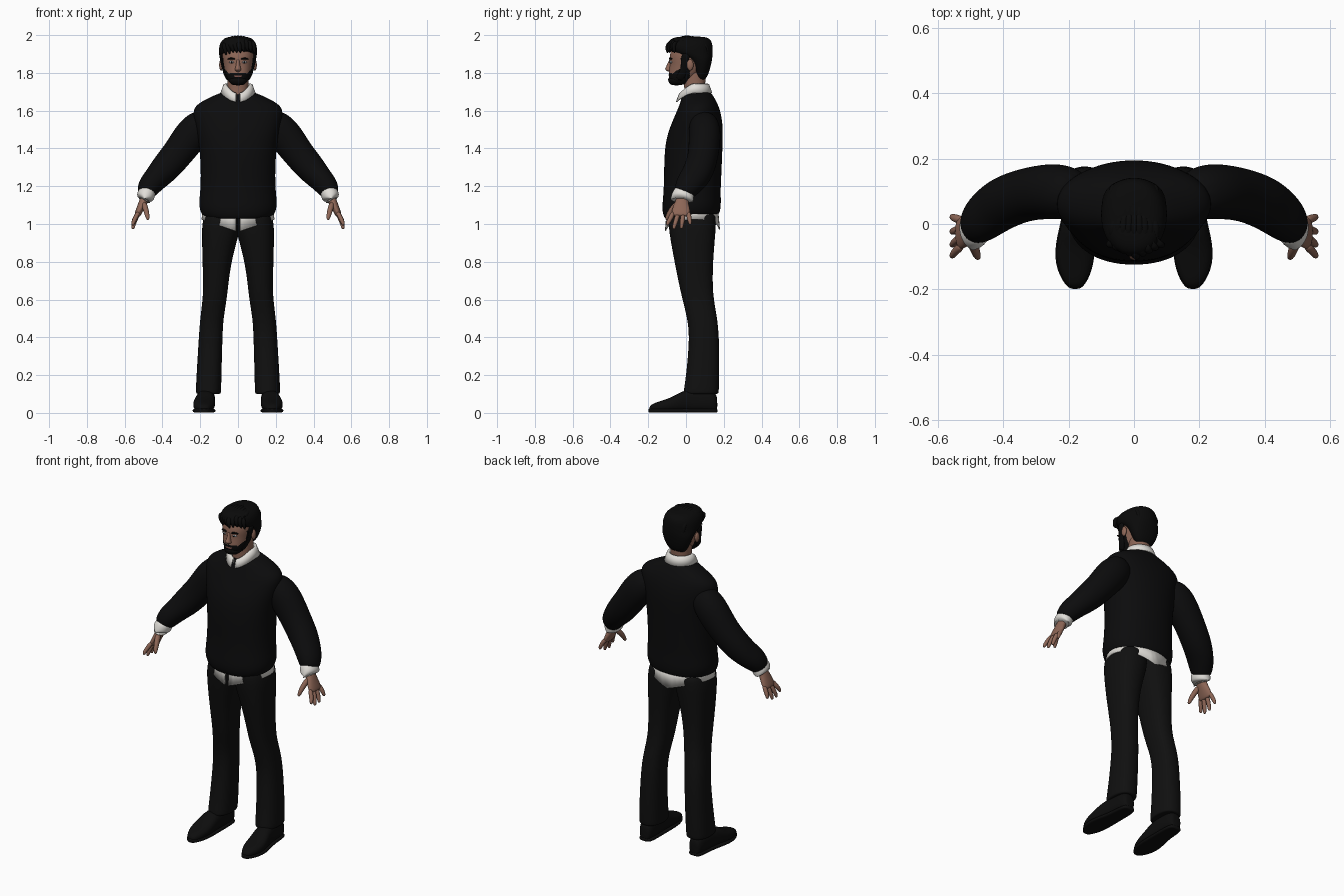
import bpy, bmesh, math, random
from mathutils import Vector as V

random.seed(4)


def material(name, r, g, b):
    m = bpy.data.materials.new(name)
    m.diffuse_color = (r, g, b, 1)
    return m


SWEATER = material("black knit", .0035, .0035, .0038)
TROUSER = material("black cloth", .005, .005, .005)
HAIR = material("black hair", .003, .003, .003)
SHOE = material("black leather", .004, .004, .004)
SHIRT = material("white cotton", .75, .73, .69)
SKIN = material("skin", .27, .135, .095)
LIP = material("lip", .22, .09, .075)
EYE = material("eye white", .5, .52, .55)


def finish(name, verts, faces, mats, sub=2, paint=None):
    """Mesh object with subdivision; paint(centre) gives a material index."""
    bm = bmesh.new()
    vs = [bm.verts.new(v) for v in verts]
    for f in faces:
        bm.faces.new([vs[i] for i in f])
    bmesh.ops.recalc_face_normals(bm, faces=bm.faces)
    me = bpy.data.meshes.new(name)
    bm.to_mesh(me)
    bm.free()
    ob = bpy.data.objects.new(name, me)
    bpy.context.collection.objects.link(ob)
    for m in mats:
        me.materials.append(m)
    if sub:
        mod = ob.modifiers.new("smooth", 'SUBSURF')
        mod.levels = mod.render_levels = sub
    if paint:
        dep = bpy.context.evaluated_depsgraph_get()
        ob.data = bpy.data.meshes.new_from_object(ob.evaluated_get(dep))
        ob.modifiers.clear()
        for p in ob.data.polygons:
            p.material_index = paint(p.center)
    for p in ob.data.polygons:
        p.use_smooth = True
    return ob


def oval(c, u, v, a, b, n=16, e=2.2):
    k = 3 / (2 + math.cos(2 * math.pi / n))     # counters subdivision shrink
    out = []
    for i in range(n):
        t = 2 * math.pi * i / n
        cs, sn = math.cos(t), math.sin(t)
        out.append(c + u * (a * k * math.copysign(abs(cs) ** (2 / e), cs))
                   + v * (b * k * math.copysign(abs(sn) ** (2 / e), sn)))
    return out


def loft(name, rings, mats, **kw):
    n, m = len(rings[0]), len(rings)
    faces = [(j * n + i, j * n + (i + 1) % n, (j + 1) * n + (i + 1) % n, (j + 1) * n + i)
             for j in range(m - 1) for i in range(n)]
    faces += [tuple(range(n)), tuple(range((m - 1) * n, m * n))]
    return finish(name, [p for r in rings for p in r], faces, mats, **kw)


def stack(name, rows, mats, s=1, e=2.2, tilt=0, **kw):
    """Loft of level ovals; rows are z, x0, x1, y0, y1."""
    rings = [oval(V((s * (x0 + x1) / 2, (y0 + y1) / 2, z)), V((s, 0, 0)), V((0, 1, tilt)),
                  (x1 - x0) / 2, (y1 - y0) / 2, 16, e) for z, x0, x1, y0, y1 in rows]
    return loft(name, rings, mats, **kw)


def body(name, rows, mats, **kw):
    return stack(name, [(z, -w, w, a, b) for z, w, a, b in rows], mats, **kw)


def tube(name, path, mats, s=1, n=12, e=2.1, **kw):
    """Loft along a path; path rows are x, y, z, radius across, radius in y."""
    pts = [V((s * p[0], p[1], p[2])) for p in path]
    rings = []
    for i, p in enumerate(path):
        t = (pts[min(i + 1, len(pts) - 1)] - pts[max(i - 1, 0)]).normalized()
        y = V((0, 1, 0)) if abs(t.y) < .95 else V((0, 0, 1))
        v = (y - t * y.dot(t)).normalized()
        rings.append(oval(pts[i], t.cross(v), v, p[3], p[4], n, e))
    return loft(name, rings, mats, **kw)


def ball(name, c, size, mat):
    x, y, z = size
    return body_at(name, c, [(k, math.sqrt(max(.04, 1 - k * k))) for k in (-1, -.7, 0, .7, 1)], x, y, z, mat)


def body_at(name, c, prof, x, y, z, mat):
    rings = [oval(V(c) + V((0, 0, k * z)), V((1, 0, 0)), V((0, 1, 0)), r * x, r * y, 12, 2)
             for k, r in prof]
    return loft(name, rings, [mat])


def band(name, rows, gap, mat, thick, n=40):
    """Cloth band split at the front; rows map an angle to a point."""
    ang = [-math.pi / 2 + gap + (2 * math.pi - 2 * gap) * i / n for i in range(n + 1)]
    verts = [row(t) for row in rows for t in ang]
    w = n + 1
    faces = [(j * w + i, j * w + i + 1, (j + 1) * w + i + 1, (j + 1) * w + i)
             for j in range(len(rows) - 1) for i in range(n)]
    ob = finish(name, verts, faces, [mat], sub=0)
    mod = ob.modifiers.new("cloth", 'SOLIDIFY')
    mod.thickness, mod.offset = thick, 0
    return ob


# Sweater
body("sweater_body", [(1.04, .165, -.095, .165), (1.04, .18, -.108, .175), (1.06, .196, -.12, .181),
     (1.10, .207, -.126, .185), (1.16, .2, -.12, .182), (1.25, .195, -.115, .187),
     (1.38, .2, -.115, .192), (1.48, .215, -.102, .196), (1.56, .235, -.07, .188),
     (1.615, .237, -.045, .172), (1.65, .19, -.03, .155), (1.685, .115, -.02, .135),
     (1.697, .08, -.015, .12), (1.68, .06, 0, .1)], [SWEATER], tilt=.1)

for s, side in ((1, "left"), (-1, "right")):
    # Sleeve, cuff
    tube(side + "_sleeve", [(.16, .09, 1.57, .06, .06), (.215, .098, 1.51, .088, .084),
         (.26, .1, 1.455, .09, .084), (.325, .092, 1.365, .081, .08), (.385, .072, 1.295, .079, .08),
         (.43, .045, 1.245, .066, .078), (.468, .012, 1.205, .062, .07), (.487, -.01, 1.168, .05, .056),
         (.488, -.012, 1.162, .04, .045)], [SWEATER], s, 16)
    tube(side + "_cuff", [(.47, -.004, 1.19, .042, .05), (.487, -.015, 1.155, .047, .058),
         (.496, -.022, 1.128, .047, .06), (.498, -.024, 1.122, .045, .058),
         (.495, -.022, 1.13, .03, .035)], [SHIRT], s, 16)
    # Hand
    tube(side + "_palm", [(.485, -.015, 1.16, .024, .03), (.5, -.022, 1.12, .023, .032),
         (.516, -.025, 1.085, .02, .046), (.532, -.028, 1.05, .017, .05),
         (.536, -.028, 1.04, .012, .044)], [SKIN], s)
    tips = [(-.066, -.098, .992), (-.04, -.064, .972), (-.014, -.024, .974), (.012, .022, .996)]
    for i, (y0, y1, z) in enumerate(tips):
        tube(f"{side}_finger_{i + 1}", [(.525, y0, 1.065, .012, .012),
             (.546, (y0 + y1) / 2, (1.065 + z) / 2, .012, .0125),
             (.556, y1, z + .012, .0095, .0095), (.557, y1, z, .006, .006)], [SKIN], s, 8)
    tube(side + "_thumb", [(.5, -.04, 1.115, .014, .016), (.489, -.072, 1.08, .015, .016),
         (.48, -.096, 1.045, .012, .012), (.476, -.106, 1.02, .007, .007)], [SKIN], s, 8)
    # Trouser leg
    stack(side + "_trouser_leg", [(1.07, .0, .17, -.08, .15), (1.03, -.01, .183, -.092, .158),
          (.98, -.012, .19, -.09, .157), (.92, .004, .19, -.082, .152), (.8, .036, .187, -.06, .142),
          (.68, .052, .184, -.036, .14), (.6, .06, .186, -.018, .146), (.5, .078, .2, .008, .165),
          (.4, .083, .207, .02, .175), (.2, .088, .219, .002, .176), (.115, .09, .223, -.012, .173),
          (.1, .092, .221, -.012, .171), (.1, .11, .2, .01, .15)], [TROUSER], s, 2.4)
    # Shoe upper, sole and heel
    rings = [oval(V((s * x, y, h / 2 + .006)), V((1, 0, 0)), V((0, 0, 1)), w, h / 2, 16, 2.5)
             for y, x, w, h in ((.166, .165, .02, .07), (.158, .165, .036, .1), (.12, .166, .045, .115),
             (.04, .168, .047, .118), (-.02, .174, .052, .11), (-.06, .179, .057, .084),
             (-.11, .181, .057, .064), (-.155, .181, .044, .05), (-.185, .18, .027, .038),
             (-.195, .18, .012, .022))]
    loft(side + "_shoe", rings, [SHOE])
    rings = [oval(V((s * x, y, .012)), V((1, 0, 0)), V((0, 0, 1)), w, .011, 12, 4)
             for y, x, w in ((.168, .165, .025), (.15, .165, .044), (.04, .167, .046),
             (-.04, .178, .058), (-.11, .182, .06), (-.16, .181, .045), (-.19, .18, .026),
             (-.199, .18, .012))]
    loft(side + "_shoe_sole", rings, [SHOE])
    # Ear, eye, eyebrow
    ball(side + "_ear", (s * .089, .022, 1.842), (.012, .02, .03), SKIN)
    ball(side + "_eye", (s * .033, -.079, 1.857), (.015, .009, .0065), EYE)
    ball(side + "_iris", (s * .033, -.0865, 1.857), (.005, .003, .005), HAIR)
    tube(side + "_eyebrow", [(.014, -.086, 1.872, .004, .006), (.035, -.085, 1.878, .005, .006),
         (.057, -.073, 1.873, .003, .006)], [HAIR], s, 8)


# Shirt tails showing below the sweater
def hem(grow, top):
    def row(t):
        c, q = math.cos(t), math.sin(t)
        z = 1.09 if top else .958 + .065 * abs(c) + (.012 if q > 0 else 0) * q
        return V((c * (.184 + grow), .034 + q * (.136 + grow), z))
    return row


band("shirt_tail", [hem(-.004, True), hem(.007, False)], .06, SHIRT, .006)


# Shirt collar, folded over and open in a V
def collar(r, z_back, z_front):
    def row(t):
        c, q = math.cos(t), math.sin(t)
        f = max(0, -q) ** 2
        return V((c * r, .048 + q * (r - .002) - .012 * f, z_back + (z_front - z_back) * f))
    return row


band("shirt_collar", [collar(.06, 1.69, 1.64), collar(.066, 1.742, 1.69),
     collar(.074, 1.738, 1.685), collar(.09, 1.694, 1.645)], .13, SHIRT, .006)

# Neck
body("neck", [(1.62, .06, -.0, .1), (1.68, .058, -.008, .1), (1.73, .055, -.008, .1),
     (1.79, .057, -.02, .105), (1.83, .06, -.02, .1)], [SKIN])


# Head with the beard painted by height and distance from the front
def face_paint(c):
    x = abs(c.x)
    if x < .02 and 1.778 < c.z < 1.788 and c.y < -.05:
        return 2
    if c.z < 1.776 + max(0, x - .03) * 1.1 and c.y < .02:
        return 1
    if x < .038 and 1.788 <= c.z < 1.802 - x * .2 and c.y < -.04:
        return 1
    if .02 < x < .045 and 1.77 < c.z < 1.8 and c.y < 0:
        return 1
    if c.z < 1.88 and c.z > 1.77 and -.028 < c.y < .012 and x > .04:
        return 1
    return 0


body("head", [(1.737, .028, -.06, -.01), (1.742, .04, -.078, .01), (1.765, .056, -.09, .04),
     (1.79, .067, -.092, .07), (1.815, .073, -.089, .095), (1.845, .08, -.085, .115),
     (1.875, .085, -.088, .122), (1.91, .087, -.082, .125), (1.95, .075, -.065, .11),
     (1.975, .04, -.02, .07)], [SKIN, HAIR, LIP], sub=3, paint=face_paint)
body("chin_beard", [(1.734, .02, -.07, -.03), (1.74, .038, -.087, -.01), (1.758, .05, -.095, .0),
     (1.772, .046, -.094, 0), (1.776, .03, -.085, 0)], [HAIR])
body("nose", [(1.807, .008, -.095, -.07), (1.812, .017, -.104, -.07), (1.82, .017, -.113, -.07),
     (1.835, .011, -.104, -.07), (1.865, .008, -.091, -.07), (1.875, .006, -.086, -.07)], [SKIN])

# Hair mass and swept locks
body("hair", [(1.758, .04, .06, .095), (1.78, .06, .05, .112), (1.81, .076, .04, .124),
     (1.85, .09, .025, .134), (1.88, .097, -.005, .139), (1.9, .1, -.065, .141),
     (1.93, .101, -.093, .141), (1.96, .094, -.097, .138), (1.982, .075, -.08, .125),
     (1.993, .04, -.04, .095)], [HAIR])
for i in range(9):
    x = -.076 + .019 * i
    d = random.uniform(-.008, .008)
    h = 1.972 - 2.2 * x * x
    tube(f"fringe_lock_{i + 1}", [(x * .7, .04, h + .012, .014, .014), (x * .9, -.03, h + .013, .017, .015),
         (x, -.085 + abs(x) * .3, h + d, .016, .013), (x + .008, -.104 + abs(x) * .5, h - .03 + d, .012, .01),
         (x + .014, -.098 + abs(x) * .5, h - .062 + d, .004, .004)], [HAIR], 1, 8)
for i in range(7):
    x = -.06 + .02 * i
    h = 1.975 - 3 * x * x
    tube(f"crown_lock_{i + 1}", [(x * .6, -.02, h, .014, .012), (x * .9, .05, h + .012, .018, .014),
         (x, .11, h - .015, .017, .013), (x, .136 - abs(x) * .35, h - .06, .012, .01),
         (x * .9, .132 - abs(x) * .3, h - .11, .004, .004)], [HAIR], 1, 8)
for s, side in ((1, "left"), (-1, "right")):
    tube(side + "_sideburn", [(.09, .0, 1.905, .01, .025), (.088, -.004, 1.87, .007, .018),
         (.081, -.01, 1.83, .005, .016), (.07, -.02, 1.79, .006, .02),
         (.054, -.04, 1.762, .006, .02)], [HAIR], s, 8)
